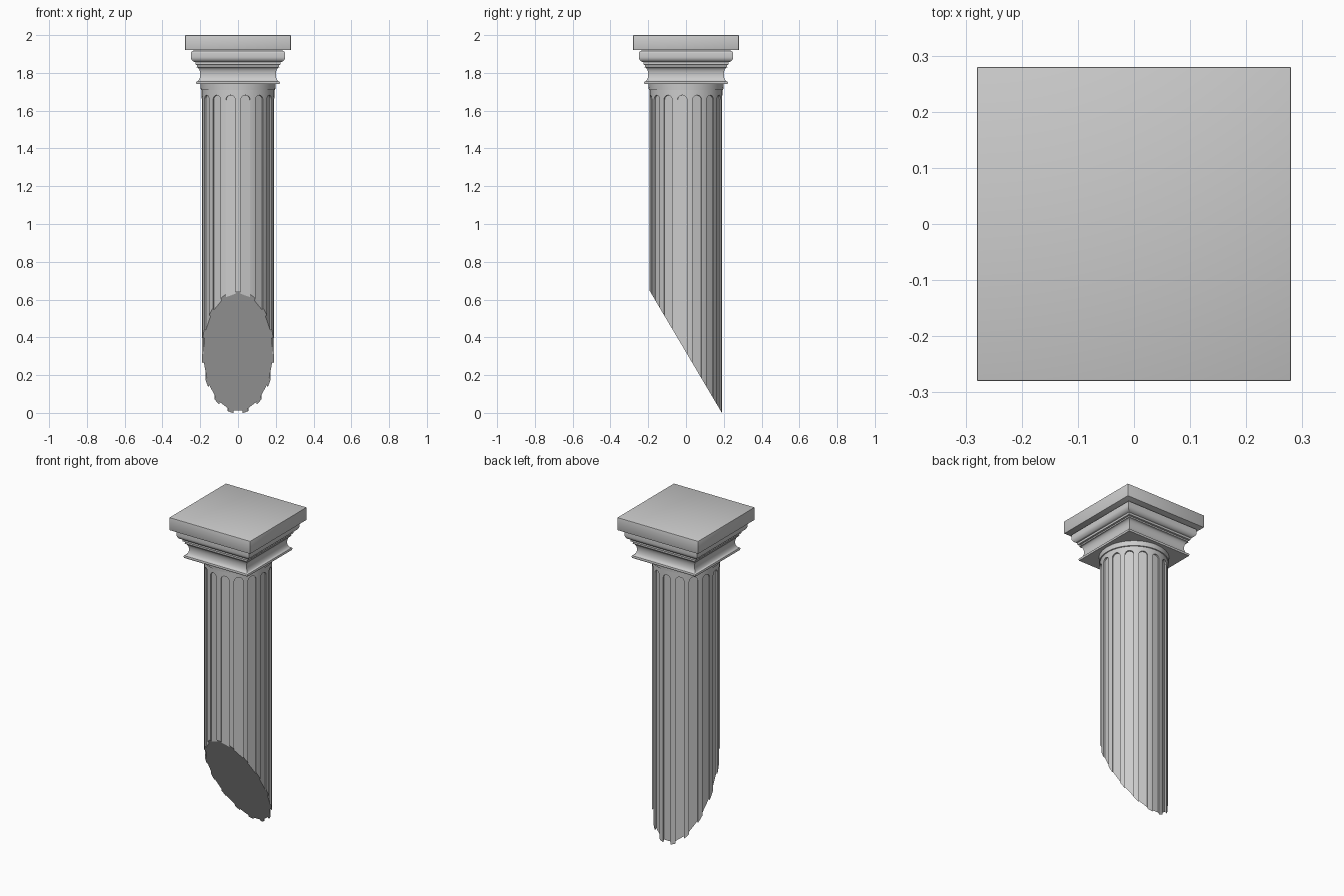
import bpy, bmesh
from math import sin, cos, pi, radians
from mathutils import Vector, Matrix

if "Cube" in bpy.data.objects:
    bpy.data.objects.remove(bpy.data.objects["Cube"])

R = 0.192          # shaft radius
FLUTES = 15
SLOPE = 1.69       # slope of the broken lower end


def finish(name, bm, angle=30):
    bmesh.ops.recalc_face_normals(bm, faces=bm.faces)
    me = bpy.data.meshes.new(name)
    bm.to_mesh(me)
    bm.free()
    ob = bpy.data.objects.new(name, me)
    bpy.context.collection.objects.link(ob)
    if angle:
        smooth(ob, angle)
    return ob


def smooth(ob, angle=30):
    bpy.ops.object.select_all(action='DESELECT')
    ob.select_set(True)
    bpy.context.view_layer.objects.active = ob
    bpy.ops.object.shade_smooth_by_angle(angle=radians(angle))


def sweep(name, profile, sides, turn=0.0, scale=1.0):
    """Closed solid from (half width, z) points swept round z."""
    bm = bmesh.new()
    rings = []
    for r, z in profile:
        rings.append([bm.verts.new((r * scale * cos(turn + 2 * pi * i / sides),
                                    r * scale * sin(turn + 2 * pi * i / sides), z))
                      for i in range(sides)])
    for a, b in zip(rings, rings[1:]):
        for i in range(sides):
            j = (i + 1) % sides
            bm.faces.new((a[i], a[j], b[j], b[i]))
    bm.faces.new(rings[0][::-1])
    bm.faces.new(rings[-1])
    return finish(name, bm)


def arc(cx, cz, rx, rz, a0, a1, n):
    return [(cx + rx * cos(radians(a0 + (a1 - a0) * i / n)),
             cz + rz * sin(radians(a0 + (a1 - a0) * i / n))) for i in range(n + 1)]


# abacus: square top slab with a fine bevel
bm = bmesh.new()
bmesh.ops.create_cube(bm, size=1, matrix=Matrix.Translation((0, 0, 1.96))
                      @ Matrix.Diagonal((0.56, 0.56, 0.08, 1)))
bmesh.ops.bevel(bm, geom=bm.edges[:], offset=0.003, segments=2, profile=0.5, affect='EDGES')
finish("abacus", bm)

# square moulding: flared foot, hollow, fillets and rounded cushion
profile = [(0.220, 1.740), (0.222, 1.748)]
profile += arc(0.220, 1.792, 0.020, 0.038, 270, 90, 12)
profile += [(0.216, 1.830), (0.216, 1.842), (0.226, 1.844), (0.226, 1.857)]
profile += arc(0.222, 1.885, 0.028, 0.028, -80, 0, 8)
profile += arc(0.235, 1.905, 0.015, 0.012, 0, 90, 5)
profile += [(0.235, 1.921)]
sweep("capital_moulding", profile, 4, pi / 4, 2 ** 0.5)

# plain ring at the neck
sweep("neck_ring", [(R - 0.01, 1.705), (0.197, 1.710), (0.199, 1.745)], 90)

# shaft, sliced off at a slant
shaft = sweep("shaft", [(R, -0.2), (R, 1.72)], 120)
bm = bmesh.new()
bm.from_mesh(shaft.data)
cut = bmesh.ops.bisect_plane(bm, geom=bm.verts[:] + bm.edges[:] + bm.faces[:],
                             plane_co=(0, 0.190, 0), plane_no=Vector((0, SLOPE, 1)).normalized(),
                             clear_inner=True)
rim = [e for e in cut["geom_cut"] if isinstance(e, bmesh.types.BMEdge)]
bmesh.ops.holes_fill(bm, edges=rim, sides=0)
bmesh.ops.recalc_face_normals(bm, faces=bm.faces)
bm.to_mesh(shaft.data)
bm.free()

# round-topped flute cutters around the shaft, one of them at the back
bm = bmesh.new()
half, depth = 0.025, 0.010
outline = [(-half, -0.3)] + arc(0, 1.682 - half, half, half, 180, 0, 12) + [(half, -0.3)]
for k in range(FLUTES):
    rot = Matrix.Rotation(2 * pi * k / FLUTES, 4, 'Z')
    inner, outer = [[bm.verts.new(rot @ Vector((x, y, z))) for x, z in outline]
                    for y in (R - depth, R + 0.03)]
    bm.faces.new(inner)
    bm.faces.new(outer[::-1])
    for i in range(len(outline)):
        j = (i + 1) % len(outline)
        bm.faces.new((inner[j], inner[i], outer[i], outer[j]))
cutter = finish("flute_cutter", bm, 0)
cutter.hide_render = True

mod = shaft.modifiers.new("flutes", 'BOOLEAN')
mod.operation = 'DIFFERENCE'
mod.solver = 'EXACT'
mod.object = cutter
bpy.context.view_layer.objects.active = shaft
bpy.ops.object.modifier_apply(modifier=mod.name)
bpy.data.objects.remove(cutter, do_unlink=True)
smooth(shaft)
